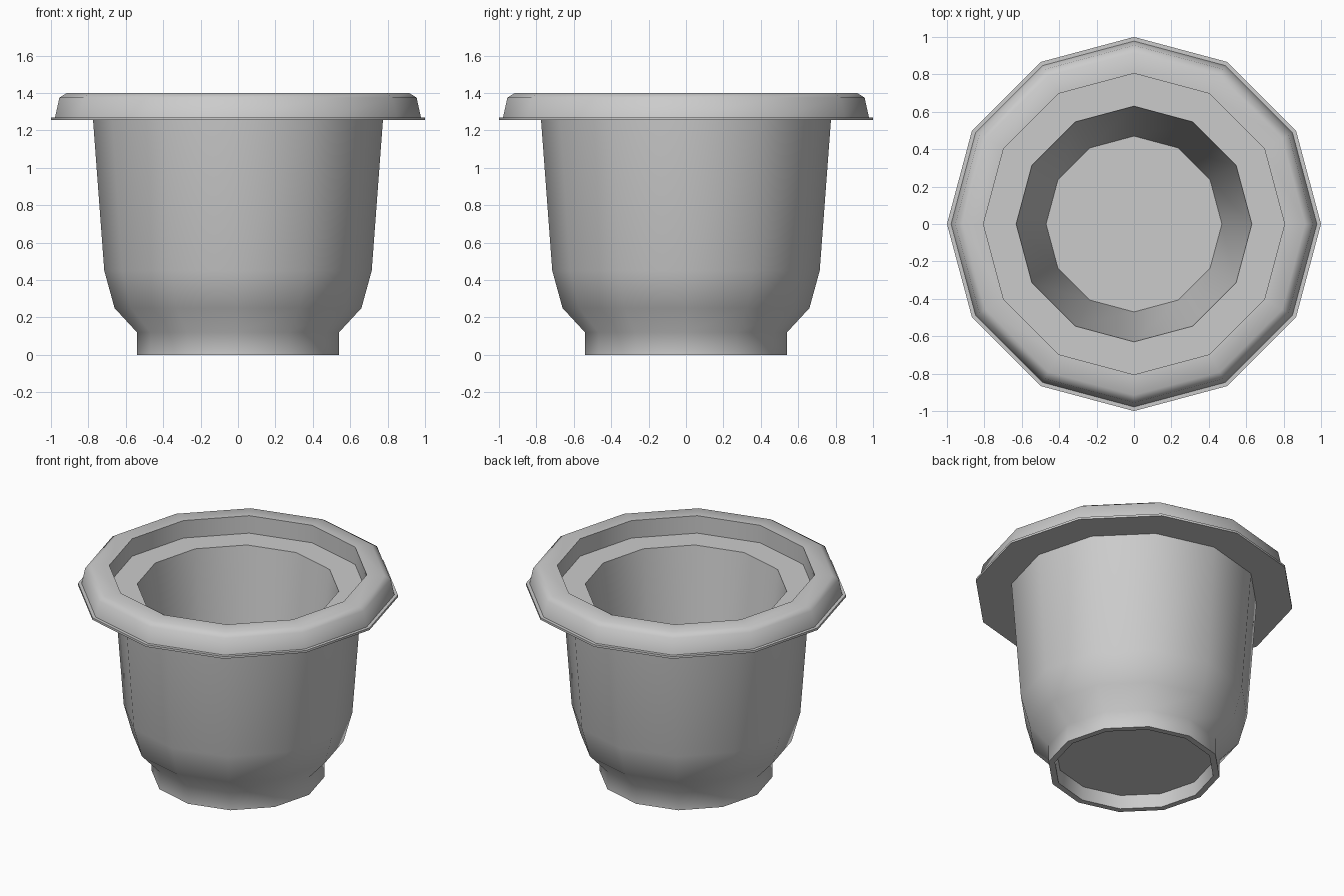
import bpy
import bmesh
import math
from mathutils import Matrix, Vector

cube = bpy.data.objects.get("Cube")
if cube:
    bpy.data.objects.remove(cube, do_unlink=True)

SIDES = 12

grey = bpy.data.materials.new("light grey plastic")
grey.use_nodes = True
colour = (0.6, 0.6, 0.6, 1)
grey.diffuse_color = colour
grey.node_tree.nodes["Principled BSDF"].inputs["Base Color"].default_value = colour


def lathe(name, profile):
    """Spin a radius/height profile around z; both ends lie on the axis."""
    bm = bmesh.new()
    verts = [bm.verts.new((r, 0, z)) for r, z in profile]
    edges = [bm.edges.new(pair) for pair in zip(verts, verts[1:])]
    bmesh.ops.spin(bm, geom=verts + edges, cent=(0, 0, 0), axis=(0, 0, 1),
                   angle=math.tau, steps=SIDES, use_merge=True)
    bmesh.ops.remove_doubles(bm, verts=bm.verts, dist=0.0005)
    bmesh.ops.recalc_face_normals(bm, faces=bm.faces)
    mesh = bpy.data.meshes.new(name)
    bm.to_mesh(mesh)
    bm.free()
    mesh.materials.append(grey)
    obj = bpy.data.objects.new(name, mesh)
    bpy.context.collection.objects.link(obj)
    bpy.ops.object.select_all(action="DESELECT")
    obj.select_set(True)
    bpy.context.view_layer.objects.active = obj
    bpy.ops.object.shade_smooth_by_angle(angle=math.radians(50))
    return obj


# Recessed underside and foot ring
foot = [(0, 0.09), (0.49, 0.09), (0.50, 0), (0.54, 0), (0.54, 0.12)]
# Flared outer wall
wall = [(0.66, 0.25), (0.715, 0.45), (0.775, 1.255)]
# Overhanging rim with a thin lip and a rounded shoulder
rim = [(1.0, 1.255), (1.0, 1.27), (0.978, 1.27), (0.955, 1.375),
       (0.915, 1.40), (0.805, 1.40)]
# Inner ledge, tapering cavity and floor
inside = [(0.805, 1.28), (0.63, 1.28), (0.47, 0.14), (0, 0.14)]

lathe("pot", foot + wall + rim + inside)
